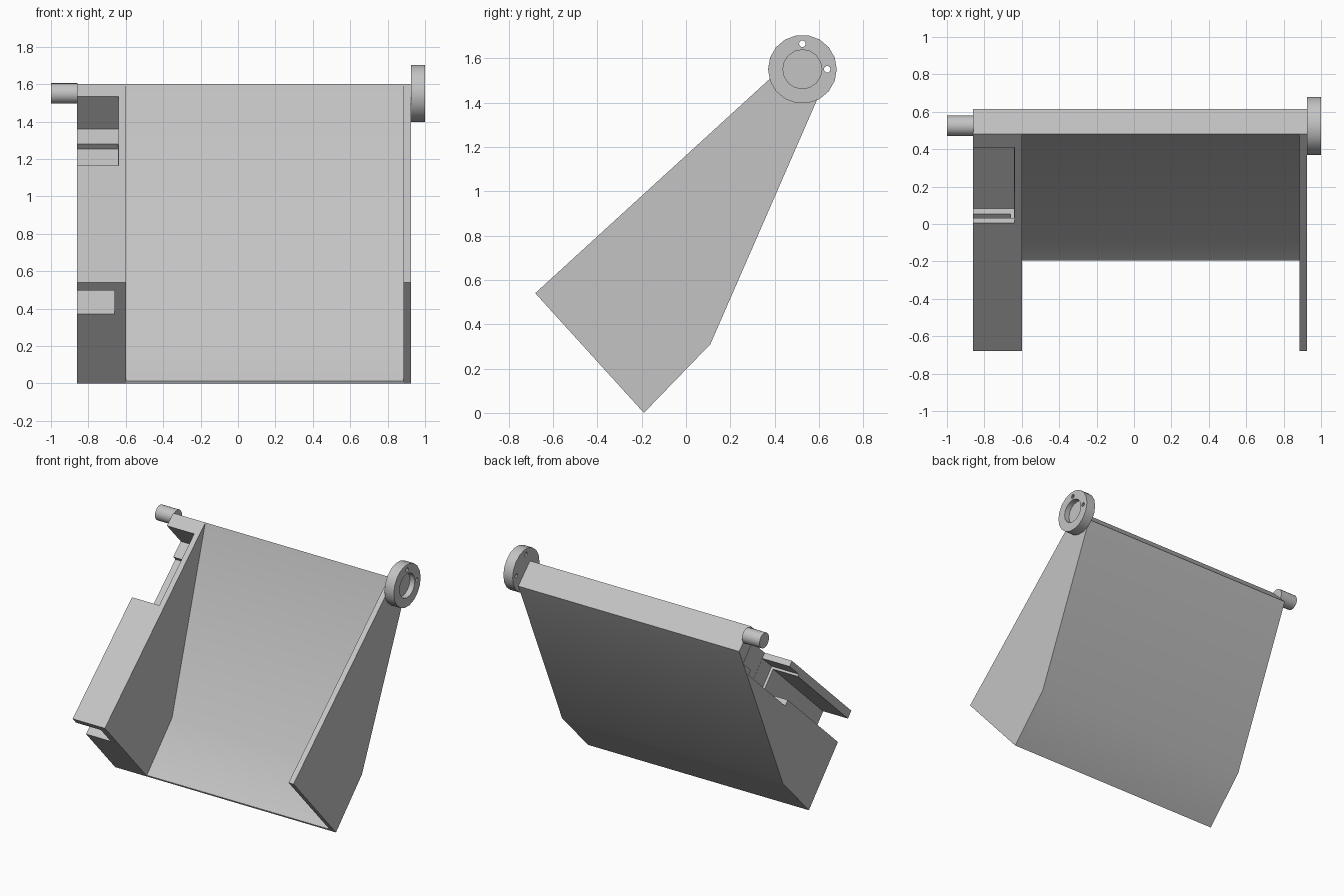
import bpy, bmesh, math
from mathutils import Vector

cube = bpy.data.objects.get("Cube")
if cube:
    bpy.data.objects.remove(cube, do_unlink=True)

grey = bpy.data.materials.new("light_grey")
grey.use_nodes = True
COLOUR = (0.55, 0.55, 0.55, 1)
grey.diffuse_color = COLOUR
grey.node_tree.nodes["Principled BSDF"].inputs["Base Color"].default_value = COLOUR


def prism(name, profile, x0, x1):
    """Extrude a (y, z) outline along x."""
    bm = bmesh.new()
    face = bm.faces.new([bm.verts.new((x0, y, z)) for y, z in profile])
    out = bmesh.ops.extrude_face_region(bm, geom=[face])
    moved = [v for v in out["geom"] if isinstance(v, bmesh.types.BMVert)]
    bmesh.ops.translate(bm, verts=moved, vec=(x1 - x0, 0, 0))
    bmesh.ops.recalc_face_normals(bm, faces=bm.faces)
    mesh = bpy.data.meshes.new(name)
    bm.to_mesh(mesh)
    bm.free()
    mesh.materials.append(grey)
    ob = bpy.data.objects.new(name, mesh)
    bpy.context.scene.collection.objects.link(ob)
    return ob


def circle(centre, radius, sides):
    return [(centre[0] + radius * math.cos(math.tau * i / sides),
             centre[1] + radius * math.sin(math.tau * i / sides)) for i in range(sides)]


def cut(target, cutters):
    """Subtract each cutter, then remove it."""
    for cutter in cutters:
        cutter.hide_render = True
        mod = target.modifiers.new("cut", "BOOLEAN")
        mod.operation = "DIFFERENCE"
        mod.solver = "EXACT"
        mod.object = cutter
        bpy.ops.object.select_all(action="DESELECT")
        bpy.context.view_layer.objects.active = target
        target.select_set(True)
        bpy.ops.object.modifier_apply(modifier=mod.name)
        bpy.data.objects.remove(cutter, do_unlink=True)


# Shared side outline: lip, bottom tip, heel, back top, front top
lip, tip, heel = (-0.68, 0.54), (-0.19, 0.0), (0.11, 0.31)
back_top, front_top = (0.615, 1.467), (0.48, 1.6)
outline = [lip, tip, heel, back_top, front_top]
pivot = (0.525, 1.55)

# Thin left wall and wide right housing
left_wall = prism("left_wall", outline, 0.885, 0.925)
housing = prism("right_housing", outline, -0.86, -0.60)

# Scoop back and floor, tapering to a thin edge
scoop = prism("scoop_back", [tip, heel, back_top, front_top, (0.096, 0.32), (-0.195, 0.012)],
              -0.60, 0.885)

# Housing recesses, laid out along the sloping front edge
along = (Vector(front_top) - Vector(lip)).normalized()
inward = Vector((along.y, -along.x))


def slanted_box(name, s0, s1, d0, d1, x1):
    corners = [Vector(lip) + along * s + inward * d
               for s, d in ((s0, d0), (s1, d0), (s1, d1), (s0, d1))]
    return prism(name, corners, -1.0, x1)


cut(housing, [
    slanted_box("opening_cutter", 0.928, 1.474, -0.1, 0.237, -0.64),
    slanted_box("pocket_cutter", 0.783, 1.355, 0.042, 0.274, -0.641),
    slanted_box("slot_cutter", -0.1, 1.4, 0.058, 0.23, -0.66),
])

# Round pivot pin on the right
pin = prism("pivot_pin", circle(pivot, 0.055, 20), -1.0, -0.859)

# Disc on the left with a shallow recess and two screw holes
disc = prism("pivot_disc", circle(pivot, 0.155, 18), 0.925, 1.0)
cut(disc, [
    prism("recess_cutter", circle(pivot, 0.088, 16), 0.96, 1.1),
    prism("top_hole_cutter", circle((pivot[0], pivot[1] + 0.115), 0.015, 10), 0.8, 1.1),
    prism("side_hole_cutter", circle((pivot[0] + 0.112, pivot[1]), 0.015, 10), 0.8, 1.1),
])

# Smooth the curved surfaces, keep the hard edges
bpy.ops.object.select_all(action="DESELECT")
for ob in (left_wall, housing, scoop, pin, disc):
    ob.select_set(True)
bpy.context.view_layer.objects.active = scoop
bpy.ops.object.shade_smooth_by_angle(angle=math.radians(30))
